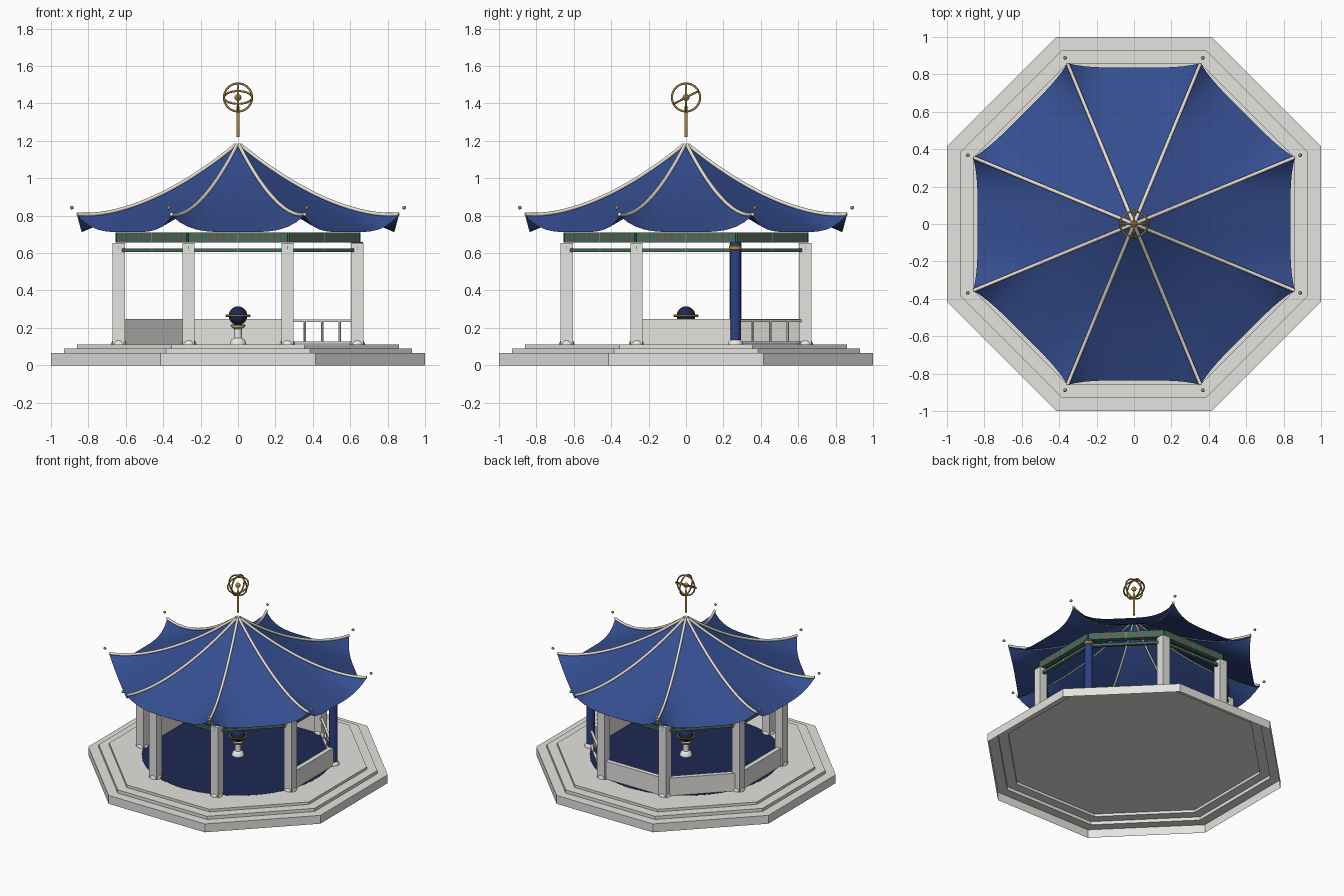
import bpy, bmesh
from math import sin, cos, pi, radians, tan
from mathutils import Matrix, Vector

cube = bpy.data.objects.get("Cube")
if cube:
    bpy.data.objects.remove(cube, do_unlink=True)


def material(name, color):
    m = bpy.data.materials.new(name)
    m.use_nodes = True
    m.diffuse_color = (*color, 1)
    m.node_tree.nodes["Principled BSDF"].inputs["Base Color"].default_value = (*color, 1)
    return m


stone = material("pale stone", (0.78, 0.77, 0.74))
cream = material("cream ridge", (0.84, 0.79, 0.68))
white = material("white stone", (0.86, 0.86, 0.84))
blue = material("roof blue", (0.036, 0.077, 0.285))
column_blue = material("column blue", (0.025, 0.052, 0.23))
navy = material("navy", (0.012, 0.022, 0.085))
gold = material("gold", (0.42, 0.26, 0.05))
green = material("beam green", (0.05, 0.16, 0.11))
red = material("painted red", (0.32, 0.05, 0.04))


def finish(name, bm, mats, smooth=False):
    mesh = bpy.data.meshes.new(name)
    bm.to_mesh(mesh)
    bm.free()
    ob = bpy.data.objects.new(name, mesh)
    bpy.context.collection.objects.link(ob)
    for m in mats:
        mesh.materials.append(m)
    if smooth:
        bpy.ops.object.select_all(action='DESELECT')
        ob.select_set(True)
        bpy.context.view_layer.objects.active = ob
        bpy.ops.object.shade_smooth_by_angle(angle=radians(40))
    return ob


def box(name, size, matrix, mat):
    bm = bmesh.new()
    bmesh.ops.create_cube(bm, size=1, matrix=matrix @ Matrix.Diagonal((*size, 1)))
    return finish(name, bm, [mat])


def striped_beam(name, size, matrix, bands, tick):
    """Beam cut along y into bands; the cut strips are red, the middle one gold."""
    bm = bmesh.new()
    bmesh.ops.create_cube(bm, size=1, matrix=Matrix.Diagonal((*size, 1)))
    centres = [size[1] * (k / bands - 0.5) for k in range(1, bands)]
    for c in centres:
        for edge in (c - tick / 2, c + tick / 2):
            bmesh.ops.bisect_plane(bm, geom=bm.verts[:] + bm.edges[:] + bm.faces[:],
                                   plane_co=(0, edge, 0), plane_no=(0, 1, 0))
    for f in bm.faces:
        y = f.calc_center_median().y
        if any(abs(y - c) < tick / 2 for c in centres):
            f.material_index = 2 if abs(y) < tick / 2 else 1
    bm.transform(matrix)
    return finish(name, bm, [green, red, gold])


def ball(name, r, loc, mat):
    bm = bmesh.new()
    bmesh.ops.create_uvsphere(bm, u_segments=24, v_segments=14, radius=r,
                              matrix=Matrix.Translation(loc))
    return finish(name, bm, [mat], True)


def lathe(name, profile, mat, sides=24, loc=(0, 0, 0), turn=0.0, smooth=True):
    """Spin a radius/height profile; a zero radius closes to a point."""
    bm = bmesh.new()
    rings = []
    for r, z in profile:
        count = sides if r > 0 else 1
        rings.append([bm.verts.new((loc[0] + r * cos(turn + 2 * pi * i / sides),
                                    loc[1] + r * sin(turn + 2 * pi * i / sides),
                                    loc[2] + z)) for i in range(count)])
    for a, b in zip(rings, rings[1:]):
        for i in range(sides):
            j = (i + 1) % sides
            quad = [a[i % len(a)], a[j % len(a)], b[j % len(b)], b[i % len(b)]]
            bm.faces.new(list(dict.fromkeys(quad)))
    return finish(name, bm, [mat], smooth)


def tube(name, points, r, mat, closed=False):
    curve = bpy.data.curves.new(name, 'CURVE')
    curve.dimensions = '3D'
    curve.bevel_depth = r
    curve.bevel_resolution = 2
    curve.use_fill_caps = not closed
    spline = curve.splines.new('POLY')
    spline.points.add(len(points) - 1)
    for p, co in zip(spline.points, points):
        p.co = (*co, 1)
    spline.use_cyclic_u = closed
    ob = bpy.data.objects.new(name, curve)
    bpy.context.collection.objects.link(ob)
    curve.materials.append(mat)
    return ob


def ring(name, r, thick, matrix, mat):
    pts = [matrix @ Vector((r * cos(a * pi / 20), r * sin(a * pi / 20), 0)) for a in range(40)]
    return tube(name, pts, thick, mat, True)


def side(angle, apothem, z, along=0.0):
    """Frame on one of the eight sides: x outward, y along the side."""
    return Matrix.Rotation(angle, 4, 'Z') @ Matrix.Translation((apothem, along, z))


EIGHTH = pi / 4
HALF = pi / 8
CORNER = 1 / cos(HALF)
FLOOR = 0.11
corners = [HALF + i * EIGHTH for i in range(8)]

# Stepped octagonal platform, open underneath
steps = [(1, 0), (1, 0.065), (0.93, 0.065), (0.93, 0.09), (0.86, 0.09), (0.86, FLOOR), (0, FLOOR)]
lathe("stepped_platform", [(a * CORNER, z) for a, z in steps], stone, 8, turn=HALF, smooth=False)
lathe("round_floor", [(0.68, FLOOR), (0.68, FLOOR + 0.001), (0, FLOOR + 0.001)], navy, 64)

# Columns: square stone posts, and one round blue post, on domed feet
dome = [(0.042 * cos(k * pi / 12), FLOOR + 0.036 * sin(k * pi / 12)) for k in range(6)]
for i, a in enumerate(corners):
    x, y = 0.69 * cos(a), 0.69 * sin(a)
    lathe("column_foot", dome + [(0, FLOOR + 0.036)], white, 24, (x, y, 0))
    if i == 0:
        lathe("round_column", [(0.03, FLOOR), (0.03, 0.66)], column_blue, 24, (x, y, 0))
        band = 0.034
    else:
        box("square_column", (0.065, 0.065, 0.545), Matrix.Translation((x, y, 0.3825)), stone)
        band = 0.0328
    lathe("column_band", [(0.029, 0.616), (band, 0.62), (band, 0.637), (0.029, 0.641)],
          gold, 24, (x, y, 0))

# Painted beams
for i in range(8):
    a = i * EIGHTH
    striped_beam("upper_beam", (0.034, 2 * 0.64 * tan(HALF), 0.055), side(a, 0.638, 0.683), 14, 0.007)
    striped_beam("lower_beam", (0.022, 0.5, 0.02), side(a, 0.638, 0.615), 8, 0.008)

# Low parapet walls on the +x, +y, -x sides and the diagonal between the last two
for i in (0, 2, 3, 4):
    box("parapet_wall", (0.035, 0.475, 0.138), side(i * EIGHTH, 0.637, 0.179), stone)

# Open railing on the remaining back diagonal
for name, z, h in (("top_rail", 0.238, 0.014), ("bottom_rail", 0.122, 0.01)):
    box(name, (0.018, 0.47, h), side(EIGHTH, 0.637, z), white)
for k in range(-1, 2):
    box("baluster", (0.01, 0.01, 0.12), side(EIGHTH, 0.637, 0.18, k * 0.133), white)


# Swept roof with panels that curl down at the eaves between the ridges
def ridge_height(t):
    return 0.79 + 0.393 * (1 - t) ** 1.82 + 0.012 * t ** 8


def roof_point(a, u, t):
    droop = 1 - u ** 4
    apothem = t * (0.86 - 0.024 * droop * t ** 3)
    z = ridge_height(t) - 0.09 * t ** 4.5 * droop
    return Matrix.Rotation(a, 4, 'Z') @ Vector((apothem, u * t * 0.86 * tan(HALF), z))


ROWS, COLS = 24, 16
bm = bmesh.new()
for i in range(8):
    grid = [[bm.verts.new(roof_point(i * EIGHTH, 2 * c / COLS - 1, 0.01 + 0.99 * r / ROWS))
             for c in range(COLS + 1)] for r in range(ROWS + 1)]
    for r in range(ROWS):
        for c in range(COLS):
            bm.faces.new((grid[r][c], grid[r + 1][c], grid[r + 1][c + 1], grid[r][c + 1]))
bmesh.ops.remove_doubles(bm, verts=bm.verts, dist=0.0005)
finish("roof_canopy", bm, [blue], True)

for a in corners:
    path = [Vector((0.93 * t * cos(a), 0.93 * t * sin(a), ridge_height(t) + 0.006))
            for t in [0.015 + 0.985 * k / 20 for k in range(21)]]
    tube("roof_ridge", path, 0.01, cream)
    ball("corner_finial", 0.01, (0.962 * cos(a), 0.962 * sin(a), 0.843), gold)

# Spire with crossed rings
lathe("spire_pole", [(0, 1.22), (0.008, 1.22), (0.008, 1.385), (0.005, 1.39), (0.005, 1.43)], gold, 16)
centre = Matrix.Translation((0, 0, 1.432))
for axis, deg in (('X', 90), ('Y', 90), ('X', 27)):
    ring("spire_ring", 0.075, 0.0055, centre @ Matrix.Rotation(radians(deg), 4, axis), gold)
ball("spire_core", 0.018, (0, 0, 1.432), gold)

# Globe on a pedestal
lathe("globe_pedestal", [(0.045, FLOOR), (0.042, 0.125), (0.034, 0.138), (0.022, 0.146),
                         (0.02, 0.195), (0.036, 0.202), (0.036, 0.21), (0, 0.212)], white)
ring("pedestal_trim", 0.034, 0.006, Matrix.Translation((0, 0, 0.212)), gold)
ball("globe", 0.05, (0, 0, 0.265), navy)
ring("globe_ring", 0.062, 0.006, Matrix.Translation((0, 0, 0.265)), gold)
